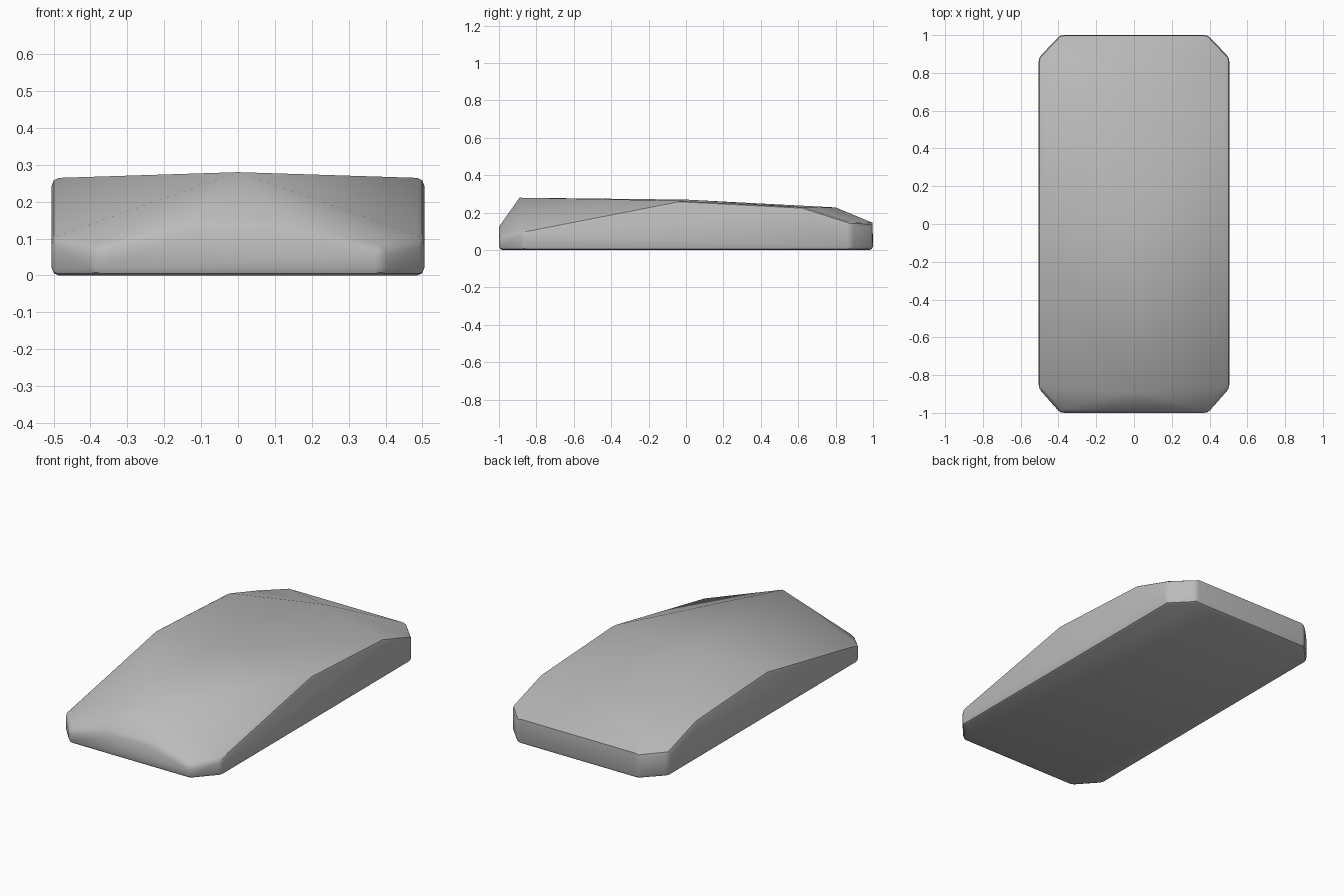
import bpy, bmesh, math
from mathutils import Matrix

cube = bpy.data.objects.get("Cube")
if cube:
    bpy.data.objects.remove(cube, do_unlink=True)

# One plain grey material
grey = bpy.data.materials.new("plain_grey")
grey.use_nodes = True
colour = (0.5, 0.5, 0.5, 1)
grey.diffuse_color = colour
grey.node_tree.nodes["Principled BSDF"].inputs["Base Color"].default_value = colour

# Left half: top rim from front centre to back centre, then crown and base
rim_points = [(0, -1, .125), (.17, -1, .125), (.39, -1, .07), (.505, -.87, .10),
              (.505, -.03, .264), (.505, .62, .23), (.505, .88, .147),
              (.39, 1, .145), (0, 1, .145)]
crown_points = [(0, -.89, .28), (0, 0, .27), (0, .8, .228)]
base_index = [0, 2, 3, 6, 7, 8]

bm = bmesh.new()
rim = [bm.verts.new(p) for p in rim_points]
peak, middle, back = [bm.verts.new(p) for p in crown_points]
base = [bm.verts.new((rim_points[i][0], rim_points[i][1], 0)) for i in base_index]


def fan(centre, points):
    for a, b in zip(points, points[1:]):
        bm.faces.new((centre, a, b))


# Faceted top
fan(peak, rim[:5] + [middle])
fan(middle, rim[4:6] + [back])
fan(back, rim[5:])

# Upright walls and flat underside
for k in range(len(base) - 1):
    top = rim[base_index[k]:base_index[k + 1] + 1]
    bm.faces.new([base[k], base[k + 1]] + top[::-1])
bm.faces.new(base[::-1])

# Mirror to the right half and remove the flat centre seams
bmesh.ops.mirror(bm, geom=bm.verts[:] + bm.edges[:] + bm.faces[:],
                 matrix=Matrix.Identity(4), merge_dist=0.0005, axis='X')
bmesh.ops.remove_doubles(bm, verts=bm.verts[:], dist=0.0005)
bmesh.ops.recalc_face_normals(bm, faces=bm.faces[:])
seams = [e for e in bm.edges if len(e.link_faces) == 2
         and all(abs(v.co.x) < 0.001 for v in e.verts)
         and e.calc_face_angle() < 0.01]
bmesh.ops.dissolve_edges(bm, edges=seams, use_verts=True)

# Soften the edges around the walls, leaving the front and back lips crisp
bm.normal_update()


def is_soft(edge):
    if not any(abs(f.normal.z) < 0.01 for f in edge.link_faces):
        return False
    a, b = (v.co for v in edge.verts)
    level_lip = min(a.z, b.z) > 0.05 and abs(a.z - b.z) < 0.001
    return not (level_lip and abs(a.y - b.y) < 0.001)


bmesh.ops.bevel(bm, geom=[e for e in bm.edges if is_soft(e)], offset=0.02,
                offset_type='OFFSET', segments=2, profile=0.5,
                affect='EDGES', clamp_overlap=True)
bmesh.ops.recalc_face_normals(bm, faces=bm.faces[:])

mesh = bpy.data.meshes.new("faceted_block")
bm.to_mesh(mesh)
bm.free()
mesh.materials.append(grey)
block = bpy.data.objects.new("faceted_block", mesh)
bpy.context.collection.objects.link(block)

bpy.ops.object.select_all(action='DESELECT')
block.select_set(True)
bpy.context.view_layer.objects.active = block
bpy.ops.object.shade_smooth_by_angle(angle=math.radians(30))
